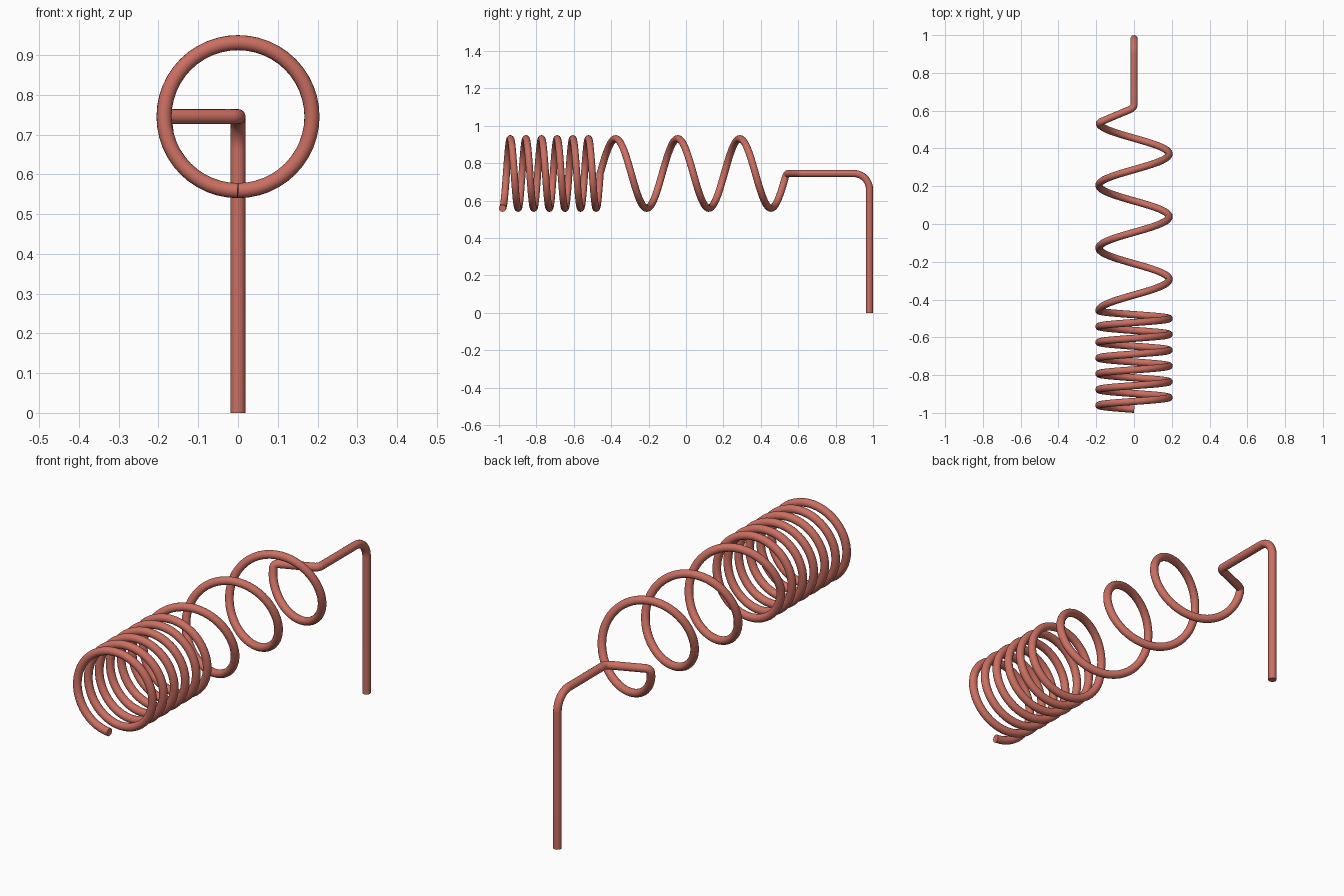
import bpy
import math
from mathutils import Vector

cube = bpy.data.objects.get("Cube")
if cube:
    bpy.data.objects.remove(cube, do_unlink=True)

WIRE = 0.019             # wire radius
COIL = 0.186             # coil centreline radius
AXIS_Z = 0.745           # height of the coil axis
FRONT_Y, MID_Y, END_Y = -0.981, -0.459, 0.537
TIGHT, LOOSE = 6.25, 3.0  # turns in each section
STEPS = 48               # points per turn


def coil_point(turn):
    """Point on the coil axis winding, starting at the bottom of the front."""
    a = turn * math.tau
    if turn < TIGHT:
        y = FRONT_Y + (MID_Y - FRONT_Y) * turn / TIGHT
    else:
        y = MID_Y + (END_Y - MID_Y) * (turn - TIGHT) / LOOSE
    return Vector((-COIL * math.sin(a), y, AXIS_Z - COIL * math.cos(a)))


def bend(a, b, c, setback, steps):
    """Round the corner a-b-c with an arc that starts setback away from b."""
    u, v = (a - b).normalized(), (c - b).normalized()
    centre = b + (u + v) * setback / (1 + u.dot(v))
    p, q = b + u * setback - centre, b + v * setback - centre
    ang = p.angle(q)
    return [centre + (p * math.sin((1 - i / steps) * ang) + q * math.sin(i / steps * ang))
            / math.sin(ang) for i in range(steps + 1)]


# Tight coils followed by open coils, stopping just short of the inward bend
total = TIGHT + LOOSE
path = [coil_point(i / STEPS) for i in range(int(total * STEPS))]

# Arm in to the axis, straight run backwards, then the leg down to the ground
corners = [path[-1], coil_point(total), Vector((0, 0.615, AXIS_Z)),
           Vector((0, 0.981, AXIS_Z)), Vector((0, 0.981, 0))]
path.pop()
while (path[-1] - corners[1]).length < 0.024:
    path.pop()
corners[0] = path[-1]
for i, (setback, steps) in enumerate([(0.022, 8), (0.02, 8), (0.085, 16)], 1):
    path += bend(corners[i - 1], corners[i], corners[i + 1], setback, steps)
path.append(corners[-1])

# Wire swept along the path
curve = bpy.data.curves.new("spring_wire", "CURVE")
curve.dimensions = "3D"
curve.bevel_depth = WIRE
curve.bevel_resolution = 6
curve.use_fill_caps = True
spline = curve.splines.new("POLY")
spline.points.add(len(path) - 1)
for point, co in zip(spline.points, path):
    point.co = (*co, 1)
wire = bpy.data.objects.new("spring_wire", curve)
bpy.context.collection.objects.link(wire)

# Single dusty red material
red = bpy.data.materials.new("dusty_red")
red.use_nodes = True
colour = (0.60, 0.16, 0.12, 1)
red.diffuse_color = colour
red.node_tree.nodes["Principled BSDF"].inputs["Base Color"].default_value = colour
curve.materials.append(red)

# Turn the sweep into a mesh with smooth sides and sharp end caps
bpy.ops.object.select_all(action="DESELECT")
wire.select_set(True)
bpy.context.view_layer.objects.active = wire
bpy.ops.object.convert(target="MESH")
bpy.ops.object.shade_smooth_by_angle(angle=math.radians(40))
